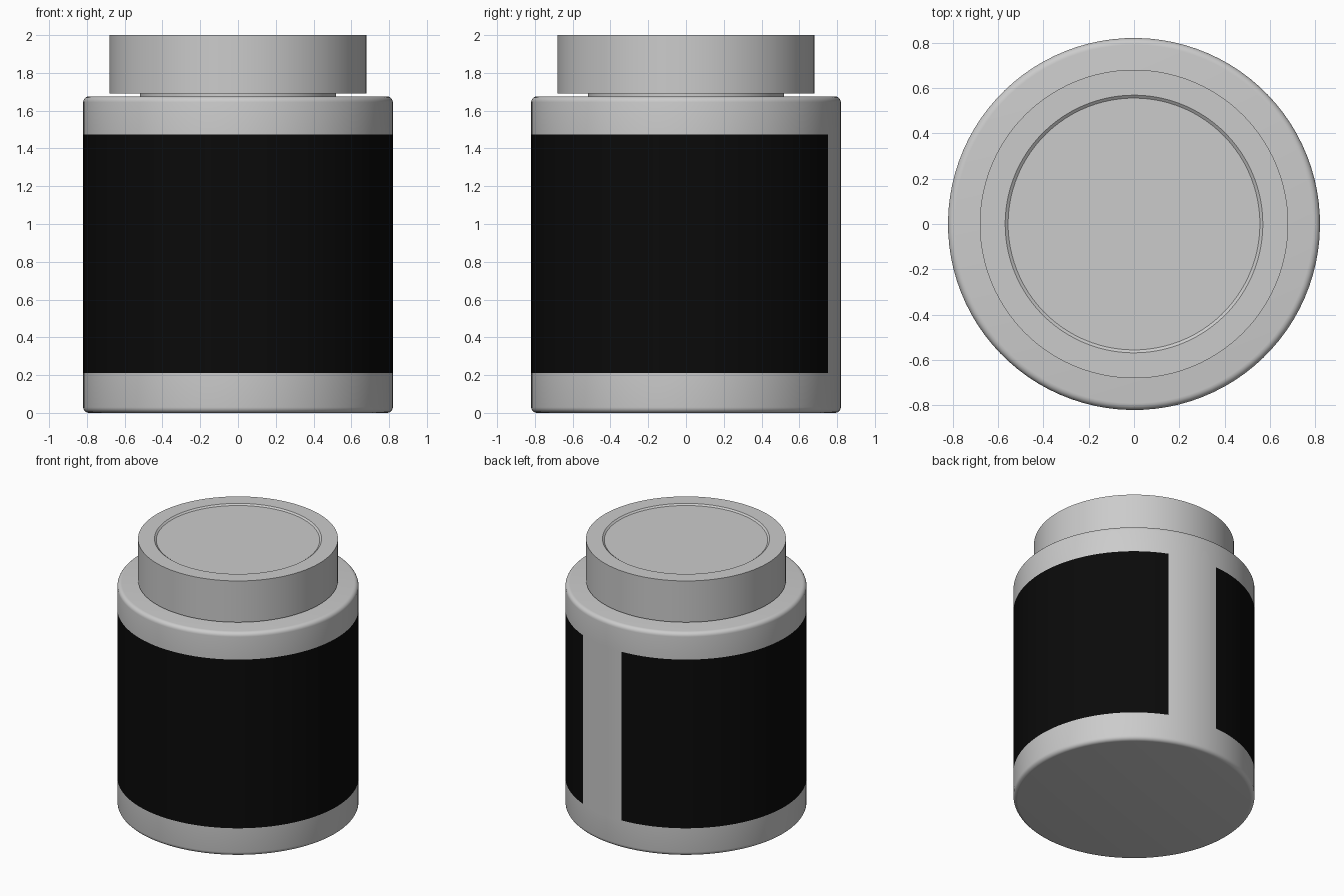
import bpy, bmesh, math

cube = bpy.data.objects.get("Cube")
if cube:
    bpy.data.objects.remove(cube, do_unlink=True)

SEGMENTS = 96
GAP_START = math.radians(66.5)   # where the bare strip at the back begins
GAP_STEPS = 7                    # width of the bare strip in segments


def make_material(name, colour):
    mat = bpy.data.materials.new(name)
    mat.use_nodes = True
    mat.diffuse_color = colour
    mat.node_tree.nodes["Principled BSDF"].inputs["Base Color"].default_value = colour
    return mat


def rounded(radius, z, size, start):
    """Quarter-round corner points of a profile, from angle start."""
    return [(radius + size * math.cos(math.radians(start + a)),
             z + size * math.sin(math.radians(start + a))) for a in range(0, 91, 18)]


def lathe(name, profile, materials, rule=None):
    """Turn a (radius, z) profile round z and cap both ends."""
    bm = bmesh.new()
    rings = []
    for r, z in profile:
        ring = []
        for i in range(SEGMENTS):
            a = GAP_START + math.tau * i / SEGMENTS
            ring.append(bm.verts.new((r * math.cos(a), r * math.sin(a), z)))
        rings.append(ring)
    for low, high in zip(rings, rings[1:]):
        for i in range(SEGMENTS):
            j = (i + 1) % SEGMENTS
            face = bm.faces.new((low[i], low[j], high[j], high[i]))
            if rule:
                face.material_index = rule(i, (low[i].co.z + high[i].co.z) / 2)
    bm.faces.new(rings[0][::-1])
    bm.faces.new(rings[-1])
    mesh = bpy.data.meshes.new(name)
    bm.to_mesh(mesh)
    bm.free()
    for mat in materials:
        mesh.materials.append(mat)
    obj = bpy.data.objects.new(name, mesh)
    bpy.context.collection.objects.link(obj)
    bpy.ops.object.select_all(action="DESELECT")
    obj.select_set(True)
    bpy.context.view_layer.objects.active = obj
    bpy.ops.object.shade_smooth_by_angle(angle=math.radians(35))
    return obj


grey = make_material("light grey plastic", (0.6, 0.6, 0.6, 1))
black = make_material("black label", (0.003, 0.003, 0.003, 1))

# Jar body with the wrapped label and a bare strip at the back
LABEL_LOW, LABEL_HIGH = 0.21, 1.475
body = rounded(0.79, 0.03, 0.03, -90)
body += [(0.82, LABEL_LOW), (0.82, LABEL_HIGH)]
body += rounded(0.79, 1.645, 0.03, 0)
lathe("jar_body", body, [grey, black],
      lambda i, z: int(i >= GAP_STEPS and LABEL_LOW < z < LABEL_HIGH))

# Short neck between body and lid
lathe("jar_neck", [(0.52, 1.66), (0.52, 1.70)], [grey])

# Lid with a shallow sunken disc on top
lathe("lid", [(0.68, 1.69), (0.68, 2.0), (0.568, 2.0), (0.555, 1.99)], [grey])
